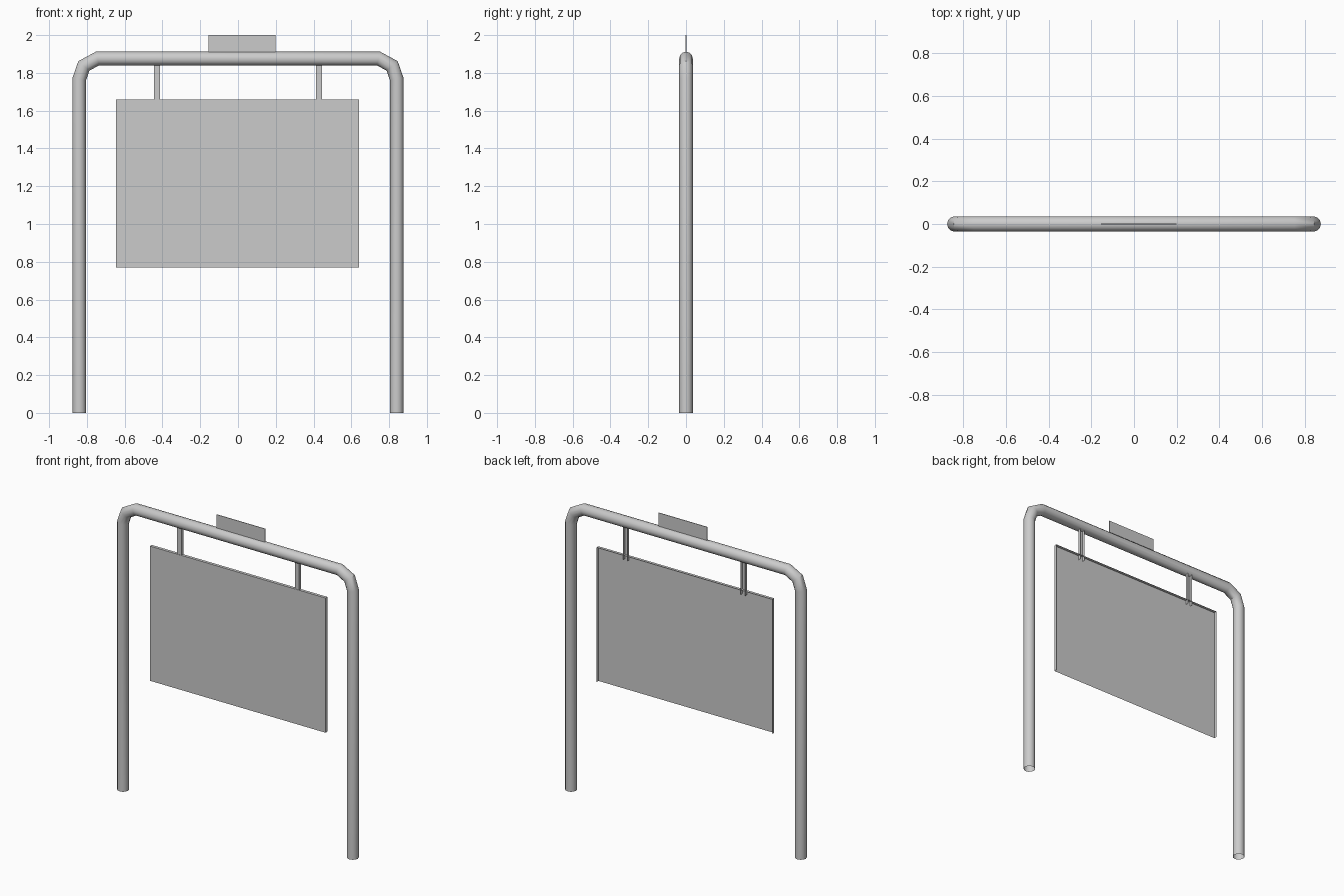
import bpy
import bmesh
import math
from mathutils import Vector

cube = bpy.data.objects.get("Cube")
if cube:
    bpy.data.objects.remove(cube, do_unlink=True)

grey = bpy.data.materials.new("plain grey")
grey.use_nodes = True
colour = (0.6, 0.6, 0.6, 1)
grey.diffuse_color = colour
grey.node_tree.nodes["Principled BSDF"].inputs["Base Color"].default_value = colour


def finish(bm, name):
    bmesh.ops.recalc_face_normals(bm, faces=bm.faces)
    mesh = bpy.data.meshes.new(name)
    bm.to_mesh(mesh)
    bm.free()
    mesh.materials.append(grey)
    obj = bpy.data.objects.new(name, mesh)
    bpy.context.collection.objects.link(obj)
    return obj


def sweep_tube(name, path, radius, sides):
    """Open-ended round tube along a path in the xz plane, with mitred bends."""
    bm = bmesh.new()
    points = [Vector((x, 0, z)) for x, z in path]
    rings = []
    for i, p in enumerate(points):
        before = (p - points[max(i - 1, 0)]).normalized()
        after = (points[min(i + 1, len(points) - 1)] - p).normalized()
        along = (before + after).normalized()
        side = Vector((along.z, 0, -along.x))
        stretch = 1 / along.dot(after if after.length else before)
        ring = []
        for k in range(sides):
            a = math.tau * k / sides
            offset = side * math.cos(a) * stretch + Vector((0, math.sin(a), 0))
            ring.append(bm.verts.new(p + offset * radius))
        rings.append(ring)
    for low, high in zip(rings, rings[1:]):
        for k in range(sides):
            n = (k + 1) % sides
            bm.faces.new((low[k], low[n], high[n], high[k]))
    return finish(bm, name)


def folded_sheet(name, x0, x1, z0, z1, front, back, top_lip=False):
    """Sheet with its side edges folded backwards, and optionally its top edge."""
    bm = bmesh.new()
    profile = [(x0, back), (x0, front), (x1, front), (x1, back)]
    low = [bm.verts.new((x, y, z0)) for x, y in profile]
    high = [bm.verts.new((x, y, z1)) for x, y in profile]
    for i in range(3):
        bm.faces.new((low[i], low[i + 1], high[i + 1], high[i]))
    if top_lip:
        bm.faces.new(high)
    return finish(bm, name)


# Bent tube frame: one half of the path, mirrored
half = [(-0.84, 0), (-0.84, 1.768), (-0.816, 1.837), (-0.744, 1.876)]
path = half + [(-x, z) for x, z in reversed(half)]
frame = sweep_tube("tube_frame", path, 0.036, 12)

# Hanging board with folded edges
folded_sheet("board", -0.645, 0.64, 0.77, 1.66, 0, 0.02, top_lip=True)

# Channel hangers between frame and board
for side, x in (("right", -0.43), ("left", 0.43)):
    folded_sheet("hanger_" + side, x - 0.016, x + 0.016, 1.63, 1.85, 0.002, 0.022)

# Small flat plate on top of the frame
bm = bmesh.new()
bmesh.ops.create_cube(bm, size=1)
for v in bm.verts:
    v.co = Vector((0.022 + v.co.x * 0.355, v.co.y * 0.004, 1.95 + v.co.z * 0.1))
finish(bm, "top_plate")

# Smooth the round tube
bpy.ops.object.select_all(action="DESELECT")
frame.select_set(True)
bpy.context.view_layer.objects.active = frame
bpy.ops.object.shade_smooth_by_angle(angle=math.radians(40))
